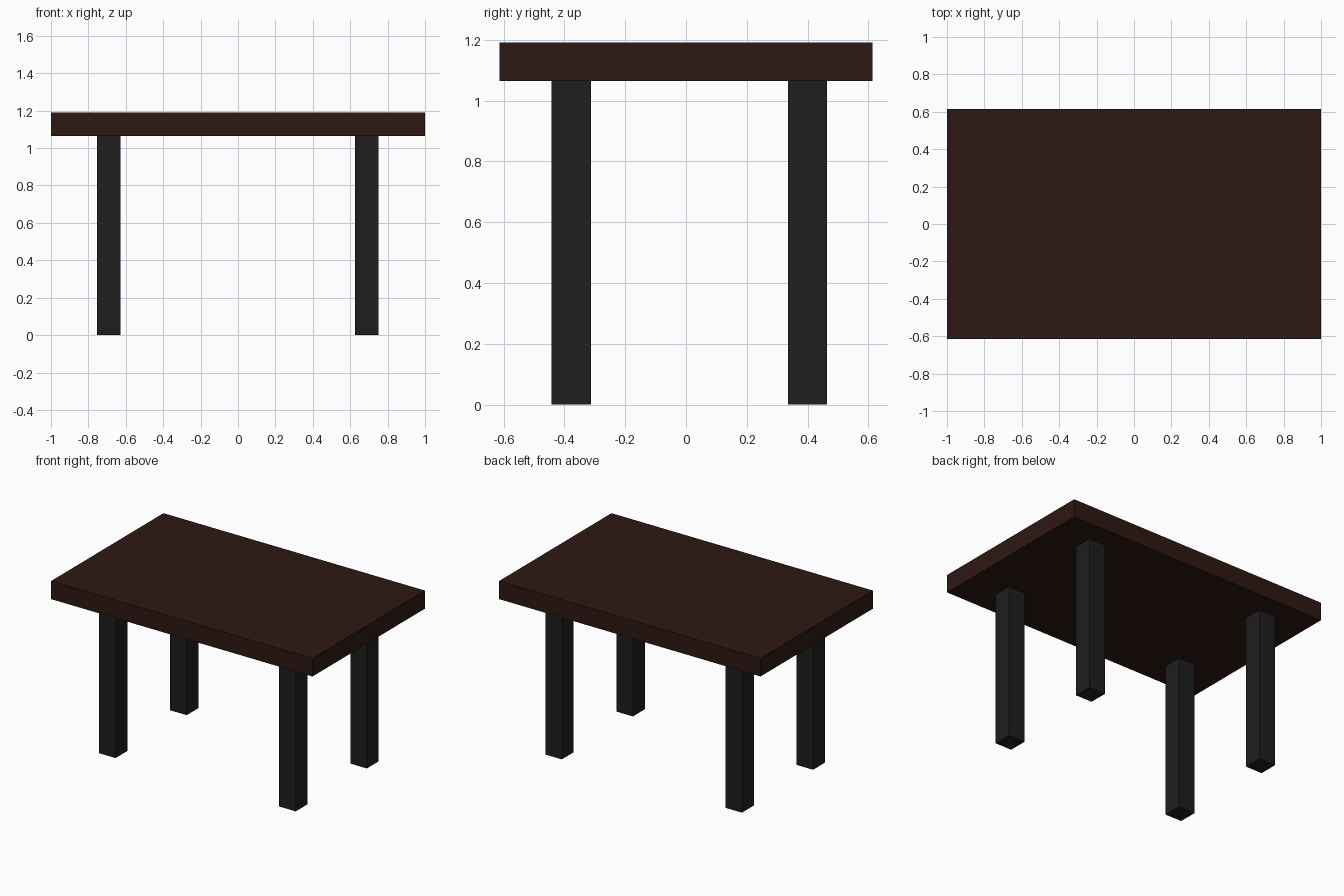
import bpy

if "Cube" in bpy.data.objects:
    bpy.data.objects.remove(bpy.data.objects["Cube"])


def material(name, color):
    mat = bpy.data.materials.new(name)
    mat.diffuse_color = (*color, 1.0)
    mat.use_nodes = True
    mat.node_tree.nodes["Principled BSDF"].inputs["Base Color"].default_value = mat.diffuse_color
    return mat


def box(name, x, y, z, mat):
    """Box spanning the given (min, max) ranges."""
    spans = (x, y, z)
    bpy.ops.mesh.primitive_cube_add(size=1, location=[(a + b) / 2 for a, b in spans])
    obj = bpy.context.object
    obj.name = name
    obj.scale = [b - a for a, b in spans]
    bpy.ops.object.transform_apply(location=False, rotation=False, scale=True)
    obj.data.materials.append(mat)
    return obj


dark_wood = material("dark_wood", (0.027, 0.009, 0.006))
black = material("black", (0.013, 0.013, 0.013))

UNDERSIDE = 1.065

# Thick slab top
box("table_top", (-1, 1), (-0.614, 0.614), (UNDERSIDE, 1.19), dark_wood)

# Four square legs, set slightly towards the back
for side, x in (("left", (-0.753, -0.627)), ("right", (0.625, 0.751))):
    for end, y in (("front", (-0.442, -0.313)), ("back", (0.335, 0.464))):
        box(f"{end}_{side}_leg", x, y, (0, UNDERSIDE), black)
